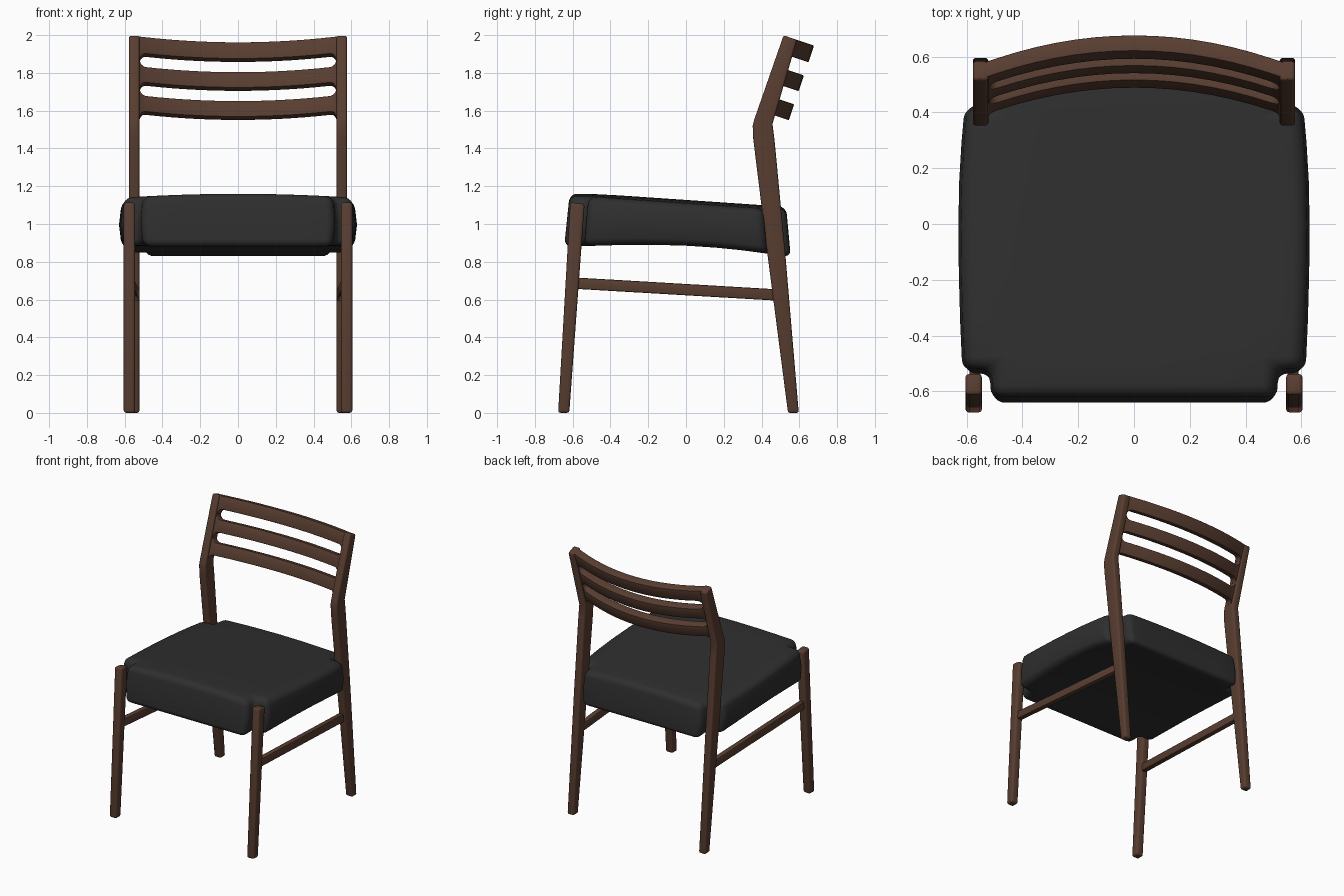
import bpy, bmesh, math
from mathutils import Vector

if "Cube" in bpy.data.objects:
    bpy.data.objects.remove(bpy.data.objects["Cube"], do_unlink=True)


def make_material(name, color):
    mat = bpy.data.materials.new(name)
    mat.use_nodes = True
    mat.diffuse_color = color
    mat.node_tree.nodes["Principled BSDF"].inputs["Base Color"].default_value = color
    return mat


wood = make_material("walnut brown", (0.098, 0.047, 0.030, 1))
fabric = make_material("charcoal black", (0.028, 0.028, 0.028, 1))


def finish(bm, name, mat, angle=35):
    bmesh.ops.recalc_face_normals(bm, faces=bm.faces)
    mesh = bpy.data.meshes.new(name)
    bm.to_mesh(mesh)
    bm.free()
    mesh.materials.append(mat)
    obj = bpy.data.objects.new(name, mesh)
    bpy.context.collection.objects.link(obj)
    bpy.ops.object.select_all(action="DESELECT")
    obj.select_set(True)
    bpy.context.view_layer.objects.active = obj
    bpy.ops.object.shade_smooth_by_angle(angle=math.radians(angle))
    return obj


def bevel_sharp(bm, width, segments, limit=50):
    bmesh.ops.recalc_face_normals(bm, faces=bm.faces)
    edges = [e for e in bm.edges
             if len(e.link_faces) == 2 and e.calc_face_angle() > math.radians(limit)]
    bmesh.ops.bevel(bm, geom=edges, offset=width, segments=segments,
                    profile=0.5, affect="EDGES", clamp_overlap=True)


def side_profile(name, points, x0, x1, bevel=0.012):
    """Extrude a (y, z) outline across x."""
    bm = bmesh.new()
    face = bm.faces.new([bm.verts.new((x0, y, z)) for y, z in points])
    new = bmesh.ops.extrude_face_region(bm, geom=[face])["geom"]
    for v in new:
        if isinstance(v, bmesh.types.BMVert):
            v.co.x = x1
    bevel_sharp(bm, bevel, 3)
    return finish(bm, name, wood)


def stretcher(name, side):
    """Tapered-in-plan bar joining the front and back leg."""
    bm = bmesh.new()
    ends = []
    for y, z, x in ((-0.59, 0.687, 0.572), (0.47, 0.625, 0.542)):
        ends.append([bm.verts.new((side * (x + dx), y, z + dz))
                     for dx, dz in ((-0.02, -0.03), (0.02, -0.03), (0.02, 0.03), (-0.02, 0.03))])
    for ring in ends:
        bm.faces.new(ring)
    for i in range(4):
        j = (i + 1) % 4
        bm.faces.new((ends[0][i], ends[0][j], ends[1][j], ends[1][i]))
    bevel_sharp(bm, 0.007, 2)
    return finish(bm, name, wood)


# Legs and stretchers
front_leg = [(-0.677, 0), (-0.618, 0), (-0.537, 1.105), (-0.613, 1.115)]
back_leg = [(0.54, 0), (0.597, 0), (0.525, 0.85), (0.474, 1.39), (0.468, 1.45), (0.458, 1.53),
            (0.587, 1.973), (0.517, 2.0), (0.362, 1.555), (0.353, 1.52), (0.356, 1.45),
            (0.43, 0.85)]
for side, label in ((1, "left"), (-1, "right")):
    side_profile(label + "_front_leg", front_leg, side * 0.545, side * 0.605, 0.014)
    side_profile(label + "_back_post", back_leg, side * 0.522, side * 0.578)
    stretcher(label + "_stretcher", side)

# Curved back slats, flaring into the posts with rounded slot ends
normal = Vector((0, 0.949, -0.316))
INNER = 0.52


def flare(x, radius):
    t = min(max(abs(x) - (INNER - radius), 0), radius)
    return radius - math.sqrt(radius * radius - t * t)


def slat(name, top, bottom, top_radius, bottom_radius):
    half = [0.07 * i for i in range(7)]
    half += [0.485 + 0.035 * math.sin(math.pi / 2 * i / 6) for i in range(7)] + [0.555]
    stations = [-x for x in reversed(half[1:])] + half
    bm = bmesh.new()
    rings = []
    for x in stations:
        bow = 0.11 * (1 - (x / 0.555) ** 2)
        hi = top + (flare(x, top_radius) if top_radius else 0)
        lo = bottom - flare(x, bottom_radius)
        ring = []
        for z, depth in ((hi, 0), (lo, 0), (lo, 0.06), (hi, 0.06)):
            base = Vector((x, 0.355 + (z - 1.52) * 0.338, z))
            ring.append(bm.verts.new(base + normal * (bow + depth)))
        rings.append(ring)
    for a, b in zip(rings, rings[1:]):
        for i in range(4):
            j = (i + 1) % 4
            bm.faces.new((a[i], a[j], b[j], b[i]))
    bm.faces.new(rings[0])
    bm.faces.new(rings[-1])
    bevel_sharp(bm, 0.005, 2, 70)
    return finish(bm, name, wood)


slat("top_slat", 1.998, 1.91, 0, 0.035)
slat("middle_slat", 1.84, 1.757, 0.035, 0.035)
slat("lower_slat", 1.687, 1.603, 0.035, 0.03)


# Seat cushion: slab with notched corners, rounded, then shaped
HEIGHT = 0.28
xs = [-0.63, -0.53, -0.35, -0.18, 0, 0.18, 0.35, 0.53, 0.63]
ys = [-0.645, -0.54, -0.36, -0.18, 0, 0.16, 0.3, 0.43, 0.555]
bm = bmesh.new()
grid = {}


def corner(i, j):
    if (i, j) not in grid:
        grid[i, j] = bm.verts.new((xs[i], ys[j], 0))
    return grid[i, j]


last_x, last_y = len(xs) - 2, len(ys) - 2
for i in range(last_x + 1):
    for j in range(last_y + 1):
        if i in (0, last_x) and j in (0, last_y):
            continue
        bm.faces.new((corner(i, j), corner(i + 1, j), corner(i + 1, j + 1), corner(i, j + 1)))
layer = list(bm.faces)
for level in range(2):
    new = bmesh.ops.extrude_face_region(bm, geom=layer)["geom"]
    for v in (g for g in new if isinstance(g, bmesh.types.BMVert)):
        v.co.z += HEIGHT / 2
    if level:
        bmesh.ops.delete(bm, geom=layer, context="FACES_ONLY")
    layer = [g for g in new if isinstance(g, bmesh.types.BMFace)]
bevel_sharp(bm, 0.042, 5)
for v in bm.verts:
    x, y, u = v.co.x, v.co.y, v.co.z / HEIGHT
    top = 1.16 - 0.06 * (y + 0.5) / 0.92 - 0.018 * (x / 0.6) ** 2
    if y < -0.5:
        top = 1.16 - 0.018 * (x / 0.6) ** 2
    low = 0.89 - (0.118 if y > -0.2 else 0.06) * (y + 0.2) ** 2
    taper = 0.05 if y > 0 else 0.02
    v.co.x = x * (1 - taper * (y / 0.5) ** 2) * (1 - 0.03 * (2 * u - 1) ** 2)
    v.co.y = y * (1 - 0.045 * u)
    v.co.z = low + u * (top - low)
finish(bm, "seat_cushion", fabric, 60)
